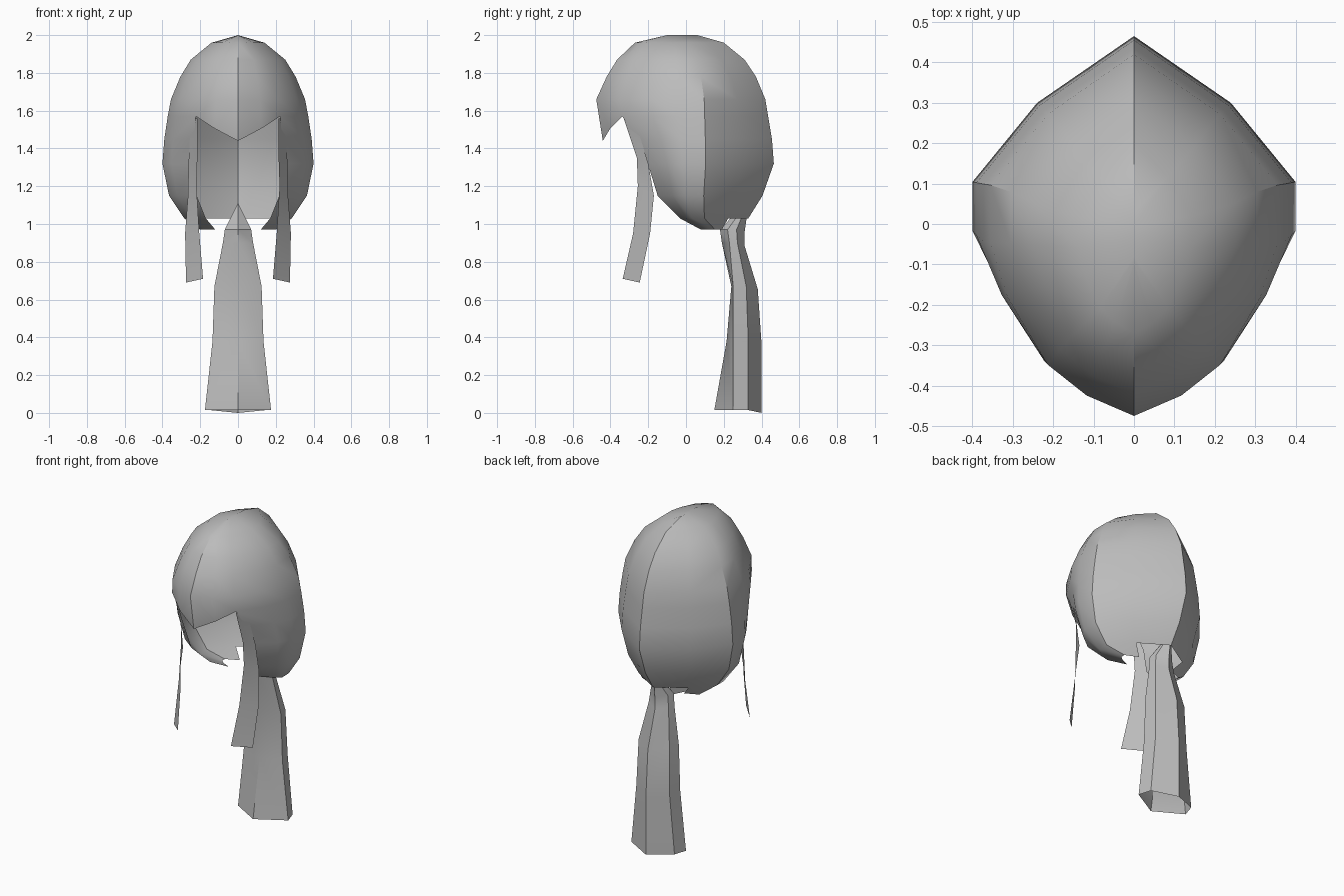
import bpy

if "Cube" in bpy.data.objects:
    bpy.data.objects.remove(bpy.data.objects["Cube"], do_unlink=True)

grey = bpy.data.materials.new("hair grey")
grey.use_nodes = True
COLOUR = (0.5, 0.5, 0.5, 1)
grey.diffuse_color = COLOUR
grey.node_tree.nodes["Principled BSDF"].inputs["Base Color"].default_value = COLOUR


def mirrored_part(name, verts, faces, angle):
    """Make a half mesh, mirror it across x and shade it."""
    mesh = bpy.data.meshes.new(name)
    mesh.from_pydata(verts, [], faces)
    mesh.materials.append(grey)
    part = bpy.data.objects.new(name, mesh)
    bpy.context.collection.objects.link(part)
    bpy.ops.object.select_all(action='DESELECT')
    part.select_set(True)
    bpy.context.view_layer.objects.active = part
    mirror = part.modifiers.new("mirror", 'MIRROR')
    mirror.merge_threshold = 0.002
    bpy.ops.object.modifier_apply(modifier=mirror.name)
    bpy.ops.object.shade_smooth_by_angle(angle=angle)
    return part


def grid_faces(rows, cols, keep=lambda r, c: True):
    return [(r * cols + c, (r + 1) * cols + c, (r + 1) * cols + c + 1, r * cols + c + 1)
            for r in range(rows - 1) for c in range(cols - 1) if keep(r, c)]


# Hair cap: half outline from front to back, scaled per level
outline = [(0, -1), (.33, -.9), (.6, -.75), (.88, -.42),
           (1, -.15), (1, .17), (.6, .62), (0, 1)]
# height, front y, middle y, back y, half width
levels = [
    (2.0, -.1, -.02, .06, 0),
    (1.96, -.27, -.02, .2, .14),
    (1.87, -.365, 0, .31, .25),
    (1.78, -.42, .02, .37, .305),
    (1.66, -.475, .03, .42, .355),
    (1.57, -.46, .03, .435, .372),
    (1.45, -.357, .03, .455, .39),
    (1.32, -.28, .03, .465, .4),
    (1.15, -.21, .03, .405, .365),
    (1.03, -.06, .05, .33, .285),
    (.97, .06, .14, .22, .2),
]
BANG_ROW = 5
bang_drop = {0: .13, 1: .065}
verts = []
for r, (z, front, mid, back, width) in enumerate(levels):
    for c, (a, b) in enumerate(outline):
        y = mid + b * ((mid - front) if b < 0 else (back - mid))
        drop = bang_drop.get(c, 0) if r == BANG_ROW else 0
        verts.append((a * width, y + drop * .15, z - drop))


def cap_face(r, c):
    if r >= BANG_ROW and c < 2:             # face opening
        return False
    return not (r == len(levels) - 2 and c == len(outline) - 2)   # nape notch


mirrored_part("hair_cap", verts, grid_faces(len(levels), len(outline), cap_face), 0.6)

# Ponytail: open hexagonal tube with a ridge in front and behind
# height, half width, front y, side y, back y
tail = [
    (1.11, 0, .31, .32, .33),
    (.97, .07, .18, .22, .31),
    (.9, .08, .19, .23, .31),
    (.67, .125, .24, .25, .38),
    (.38, .135, .215, .25, .4),
    (.015, .175, .15, .25, .4),
]
verts = []
for z, width, front, side, back in tail:
    verts += [(0, front, z), (width, side, z),
              (width * .86, side + .53 * (back - side), z), (0, back, z - .015)]
mirrored_part("ponytail", verts, grid_faces(len(tail), 4), 0.6)

# Side locks: thin strips hanging in front of the ears
front_edge = [(.215, -.33, 1.56), (.215, -.26, 1.35), (.22, -.255, 1.2),
              (.205, -.28, .95), (.185, -.335, .71)]
back_edge = [(.25, -.27, 1.55), (.262, -.2, 1.32), (.265, -.17, 1.15),
             (.28, -.19, .95), (.275, -.245, .69)]
verts = [p for pair in zip(front_edge, back_edge) for p in pair]
mirrored_part("side_locks", verts, grid_faces(len(front_edge), 2), 0.6)
